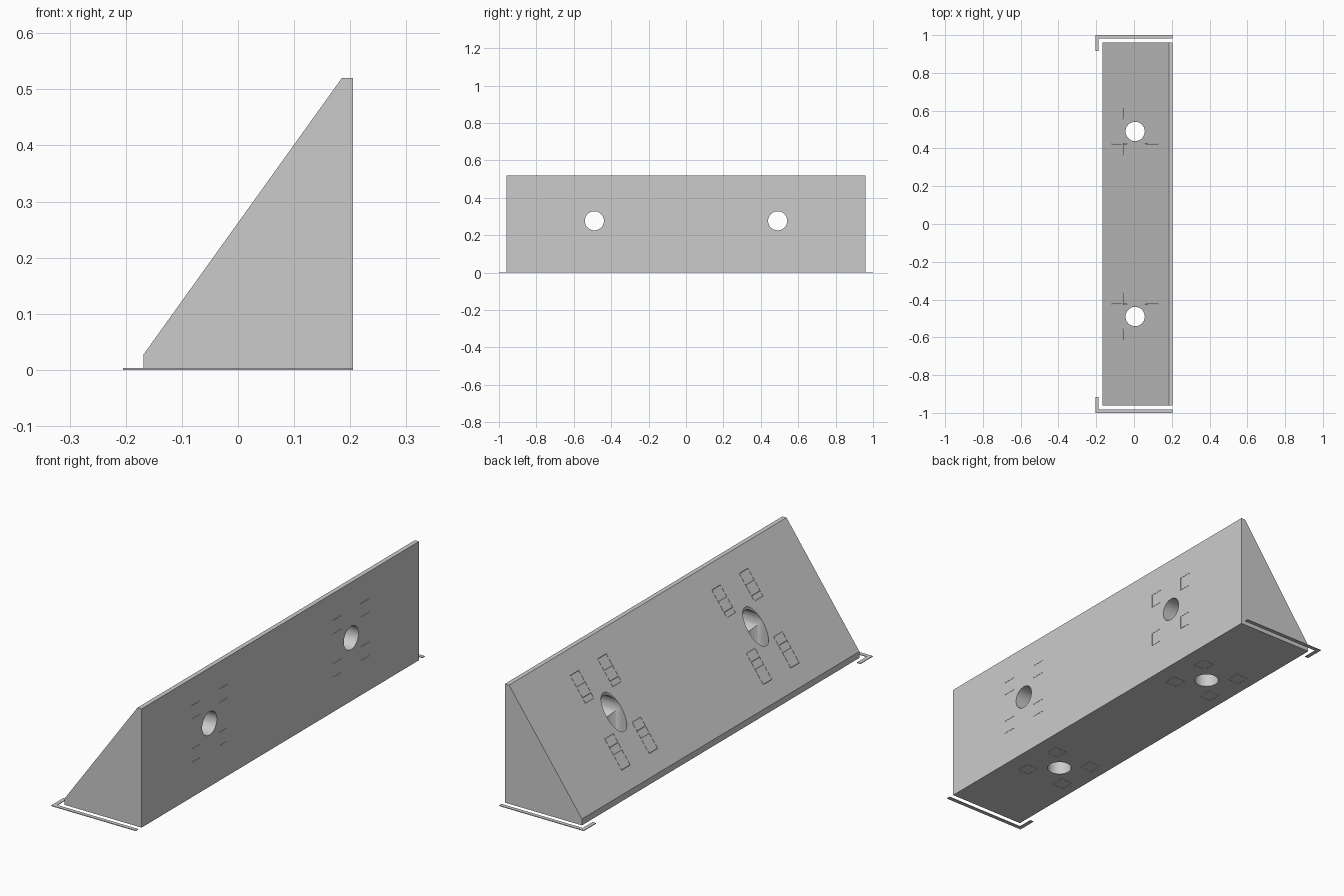
import bpy, bmesh, math

if "Cube" in bpy.data.objects:
    bpy.data.objects.remove(bpy.data.objects["Cube"])

X0, X1, XC = -0.168, 0.205, 0.006   # body depth, vertical hole axis
HY, HZ, HR = 0.49, 0.277, 0.051     # hole spacing, height, radius


def make_object(name, bm):
    bmesh.ops.recalc_face_normals(bm, faces=bm.faces)
    mesh = bpy.data.meshes.new(name)
    bm.to_mesh(mesh)
    bm.free()
    obj = bpy.data.objects.new(name, mesh)
    bpy.context.collection.objects.link(obj)
    return obj


def prism(name, points, direction):
    """Extrude a closed planar outline along a direction."""
    bm = bmesh.new()
    face = bm.faces.new([bm.verts.new(p) for p in points])
    ext = bmesh.ops.extrude_face_region(bm, geom=[face])
    verts = [g for g in ext["geom"] if isinstance(g, bmesh.types.BMVert)]
    bmesh.ops.translate(bm, verts=verts, vec=direction)
    return make_object(name, bm)


def place(axis, u, v, t):
    """Point for a cutter running along x (u=y, v=z) or z (u=y, v=x)."""
    return (t, HY_SIGN * HY + u, HZ + v) if axis == "x" else (XC + v, HY_SIGN * HY + u, t)


def slit_tube(axis, cu, cv, half=0.03, gap=0.001):
    """Hollow square cutter that leaves a hairline slit."""
    bm = bmesh.new()
    corners = [(-1, -1), (1, -1), (1, 1), (-1, 1)]
    ring = [[[bm.verts.new(place(axis, cu + a * h, cv + b * h, t)) for a, b in corners]
             for h in (half, half - gap)] for t in (-0.6, 0.9)]
    for i in range(4):
        j = (i + 1) % 4
        for lo, hi in ((ring[0][0], ring[1][0]), (ring[0][1], ring[1][1]),
                       (ring[0][0], ring[0][1]), (ring[1][0], ring[1][1])):
            bm.faces.new((lo[i], lo[j], hi[j], hi[i]))
    return make_object("slit_cutter", bm)


# Wedge body
body = prism("wedge_body", [(X0, -0.96, 0), (X1, -0.96, 0), (X1, -0.96, 0.52),
                            (0.185, -0.96, 0.52), (X0, -0.96, 0.028)], (0, 1.92, 0))

# Cutters: screw holes and the reinforcing slits around them
cutters = []
for HY_SIGN in (-1, 1):
    for axis in ("x", "z"):
        outline = [place(axis, HR * math.cos(a), HR * math.sin(a), -0.6)
                   for a in (math.tau * i / 64 for i in range(64))]
        cutters.append(prism("hole_cutter", outline,
                             (1.5, 0, 0) if axis == "x" else (0, 0, 1.5)))
        for su in (-1, 1):
            for sv in (-1, 1):
                cutters.append(slit_tube(axis, su * 0.095, sv * 0.095))

for cutter in cutters:
    cutter.hide_render = True
    mod = body.modifiers.new("cut", "BOOLEAN")
    mod.operation = "DIFFERENCE"
    mod.solver = "EXACT"
    mod.object = cutter

# Bake the cuts, then remove the helpers
bpy.context.view_layer.update()
baked = bpy.data.meshes.new_from_object(body.evaluated_get(bpy.context.evaluated_depsgraph_get()))
body.modifiers.clear()
body.data = baked
for cutter in cutters:
    bpy.data.objects.remove(cutter, do_unlink=True)

bpy.context.view_layer.objects.active = body
body.select_set(True)
bpy.ops.object.shade_smooth_by_angle(angle=math.radians(30))

# Thin L-shaped strips lying at both ends
for s, side in ((-1, "front"), (1, "back")):
    pts = [(-0.205, 1), (0.205, 1), (0.205, 0.983), (-0.188, 0.983), (-0.188, 0.915), (-0.205, 0.915)]
    prism(side + "_corner_strip", [(x, s * y, 0) for x, y in pts], (0, 0, 0.003))
